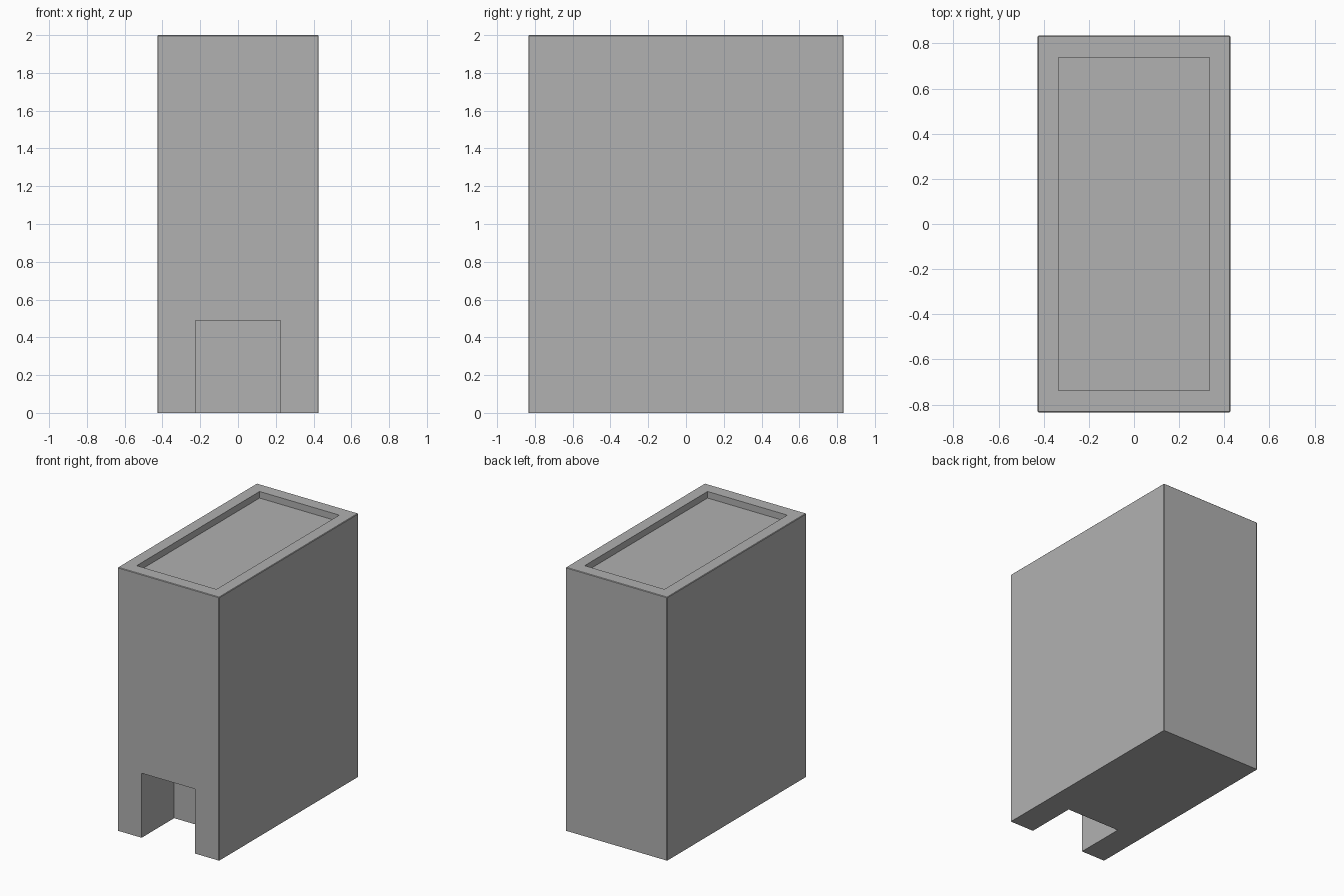
import bpy, bmesh
from mathutils import Vector

if "Cube" in bpy.data.objects:
    bpy.data.objects.remove(bpy.data.objects["Cube"])

WIDTH, DEPTH, HEIGHT = 0.853, 1.67, 2.0
BEVEL = 0.004


def box(name, lo, hi, bevel=0.0):
    """Axis-aligned box; optionally chamfers every edge except those on the base."""
    lo, hi = Vector(lo), Vector(hi)
    bm = bmesh.new()
    bmesh.ops.create_cube(bm, size=1)
    bmesh.ops.scale(bm, vec=hi - lo, verts=bm.verts)
    bmesh.ops.translate(bm, vec=(lo + hi) / 2, verts=bm.verts)
    if bevel:
        edges = [e for e in bm.edges if max(v.co.z for v in e.verts) > lo.z + 1e-4]
        bmesh.ops.bevel(bm, geom=edges, offset=bevel, segments=1, affect='EDGES')
    mesh = bpy.data.meshes.new(name)
    bm.to_mesh(mesh)
    bm.free()
    mesh.materials.append(grey)
    obj = bpy.data.objects.new(name, mesh)
    bpy.context.collection.objects.link(obj)
    return obj


def cut(target, cutter):
    """Subtract the cutter from the target, then remove the cutter."""
    mod = target.modifiers.new("cut", 'BOOLEAN')
    mod.operation = 'DIFFERENCE'
    mod.solver = 'EXACT'
    mod.object = cutter
    bpy.context.view_layer.objects.active = target
    bpy.ops.object.modifier_apply(modifier=mod.name)
    bpy.data.objects.remove(cutter)


# Mid-dark grey shared by all faces
grey = bpy.data.materials.new("dark_grey")
grey.diffuse_color = (0.44, 0.44, 0.44, 1)
grey.use_nodes = True
grey.node_tree.nodes["Principled BSDF"].inputs["Base Color"].default_value = grey.diffuse_color

# Main block with finely chamfered upper and upright edges
body = box("block_body", (-WIDTH / 2, -DEPTH / 2, 0), (WIDTH / 2, DEPTH / 2, HEIGHT), BEVEL)

# Shallow recess inside the top rim
cut(body, box("top_recess_cutter", (-0.335, -0.737, HEIGHT - 0.05), (0.335, 0.737, HEIGHT + 0.2)))

# Doorway notch at the foot of the front face
cut(body, box("doorway_cutter", (-0.225, -1.0, -0.2), (0.225, -DEPTH / 2 + 0.39, 0.49)))
